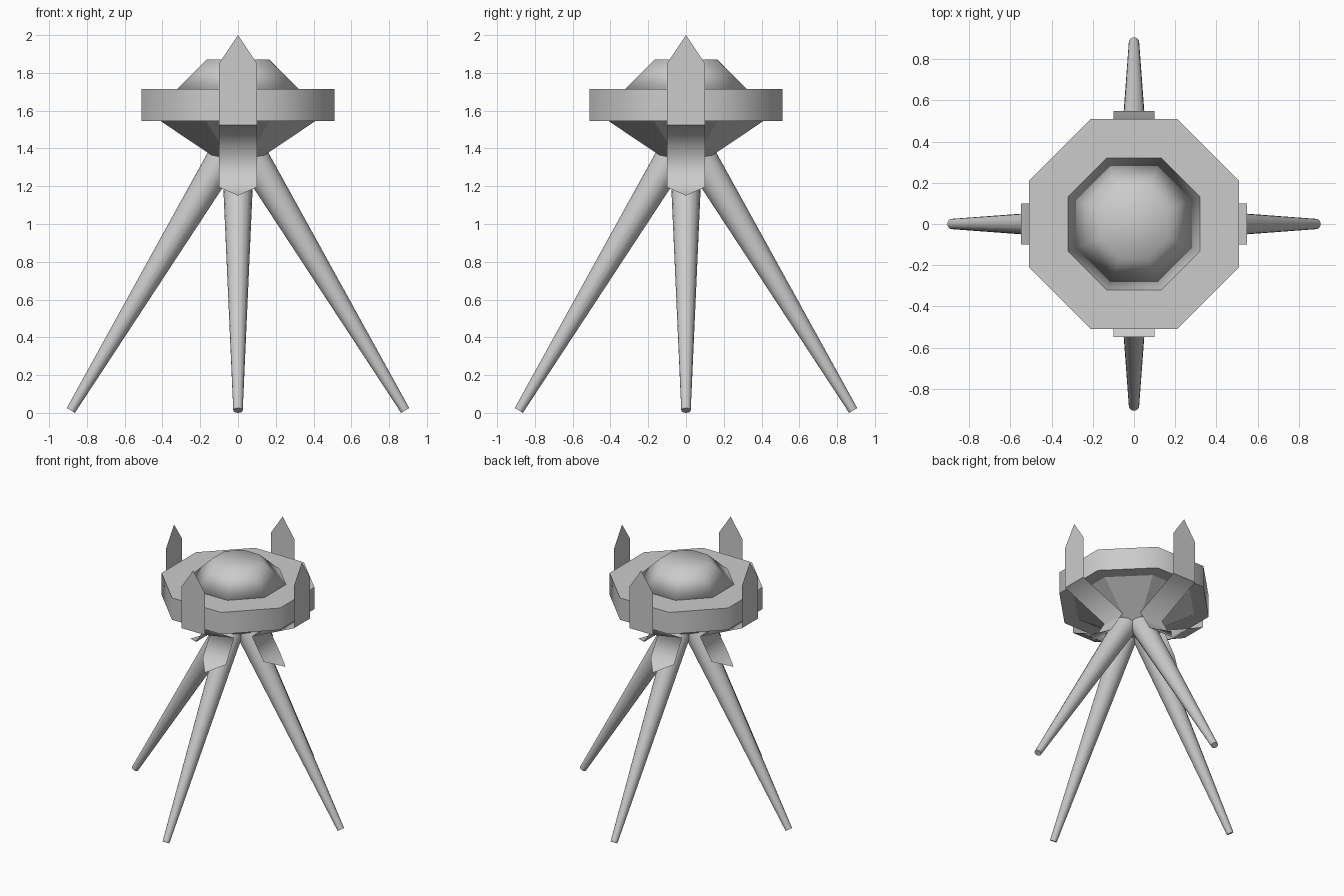
import bpy, bmesh, math
from mathutils import Vector, Matrix

cube = bpy.data.objects.get("Cube")
if cube:
    bpy.data.objects.remove(cube, do_unlink=True)

grey = bpy.data.materials.new("plain_grey")
grey.use_nodes = True
COLOUR = (0.6, 0.6, 0.6, 1)
grey.diffuse_color = COLOUR
grey.node_tree.nodes["Principled BSDF"].inputs["Base Color"].default_value = COLOUR


def finish(name, bm, smooth=False, angle=None):
    """Turn a bmesh into a named, shaded object."""
    mesh = bpy.data.meshes.new(name)
    bm.to_mesh(mesh)
    bm.free()
    mesh.materials.append(grey)
    mesh.polygons.foreach_set("use_smooth", [smooth] * len(mesh.polygons))
    obj = bpy.data.objects.new(name, mesh)
    bpy.context.collection.objects.link(obj)
    if angle:
        bpy.ops.object.select_all(action="DESELECT")
        obj.select_set(True)
        bpy.context.view_layer.objects.active = obj
        bpy.ops.object.shade_smooth_by_angle(angle=math.radians(angle))
    return obj


def octagon(name, bottom, top, **shading):
    """Eight-sided frustum; bottom and top are (flat-side radius, height)."""
    bm = bmesh.new()
    corner = 1 / math.cos(math.pi / 8)
    bmesh.ops.create_cone(bm, cap_ends=True, segments=8, radius1=bottom[0] * corner,
                          radius2=top[0] * corner, depth=top[1] - bottom[1])
    # Put flat sides on the axes, whatever corner the primitive starts at
    first = bm.verts[:][0].co
    turn = math.pi / 8 - math.atan2(first.y, first.x)
    bmesh.ops.transform(bm, verts=bm.verts, matrix=Matrix.Translation(
        (0, 0, (top[1] + bottom[1]) / 2)) @ Matrix.Rotation(turn, 4, "Z"))
    return finish(name, bm, **shading)


def sheet(name, profile, tip, spin, smooth=False):
    """Thin strip following (radius, height) points, ending in a pointed tip."""
    bm = bmesh.new()
    rows = [[bm.verts.new((x, -r, z)) for x in (-0.1, 0.1)] for r, z in profile]
    for a, b in zip(rows, rows[1:]):
        bm.faces.new((a[0], b[0], b[1], a[1]))
    end = bm.verts.new((0, -tip[0], tip[1]))
    bm.faces.new((rows[-1][0], end, rows[-1][1]))
    # Face the strip outward and away from the body
    if tip[1] > profile[0][1]:
        bmesh.ops.reverse_faces(bm, faces=bm.faces)
    bmesh.ops.transform(bm, verts=bm.verts, matrix=spin)
    return finish(name, bm, smooth=smooth)


def leg(name, foot, head, spin):
    """Round tapered leg between two points."""
    foot, head = Vector(foot), Vector(head)
    axis = head - foot
    bm = bmesh.new()
    bmesh.ops.create_cone(bm, cap_ends=True, segments=16, radius1=0.025,
                          radius2=0.088, depth=axis.length)
    place = Matrix.Translation((foot + head) / 2) @ axis.to_track_quat("Z", "Y").to_matrix().to_4x4()
    bmesh.ops.transform(bm, verts=bm.verts, matrix=spin @ place)
    return finish(name, bm, angle=40)


# Body: rim, domed lid and tapering underside
octagon("rim", (0.51, 1.545), (0.51, 1.715), angle=50)
octagon("dome", (0.32, 1.715), (0.165, 1.87), smooth=True)
octagon("underside", (0.03, 1.29), (0.41, 1.545))

# Four sides, each with an upright blade, a folded bracket and a leg
for i, side in enumerate(("front", "left", "back", "right")):
    spin = Matrix.Rotation(i * math.pi / 2, 4, "Z")
    sheet(side + "_blade", [(0.55, 1.525), (0.55, 1.85)], (0.55, 2.0), spin)
    sheet(side + "_bracket", [(0.55, 1.525), (0.19, 1.365), (0.29, 1.195)],
          (0.41, 1.15), spin, smooth=True)
    leg(side + "_leg", (0, -0.885, 0.013), (0, -0.037, 1.42), spin)
